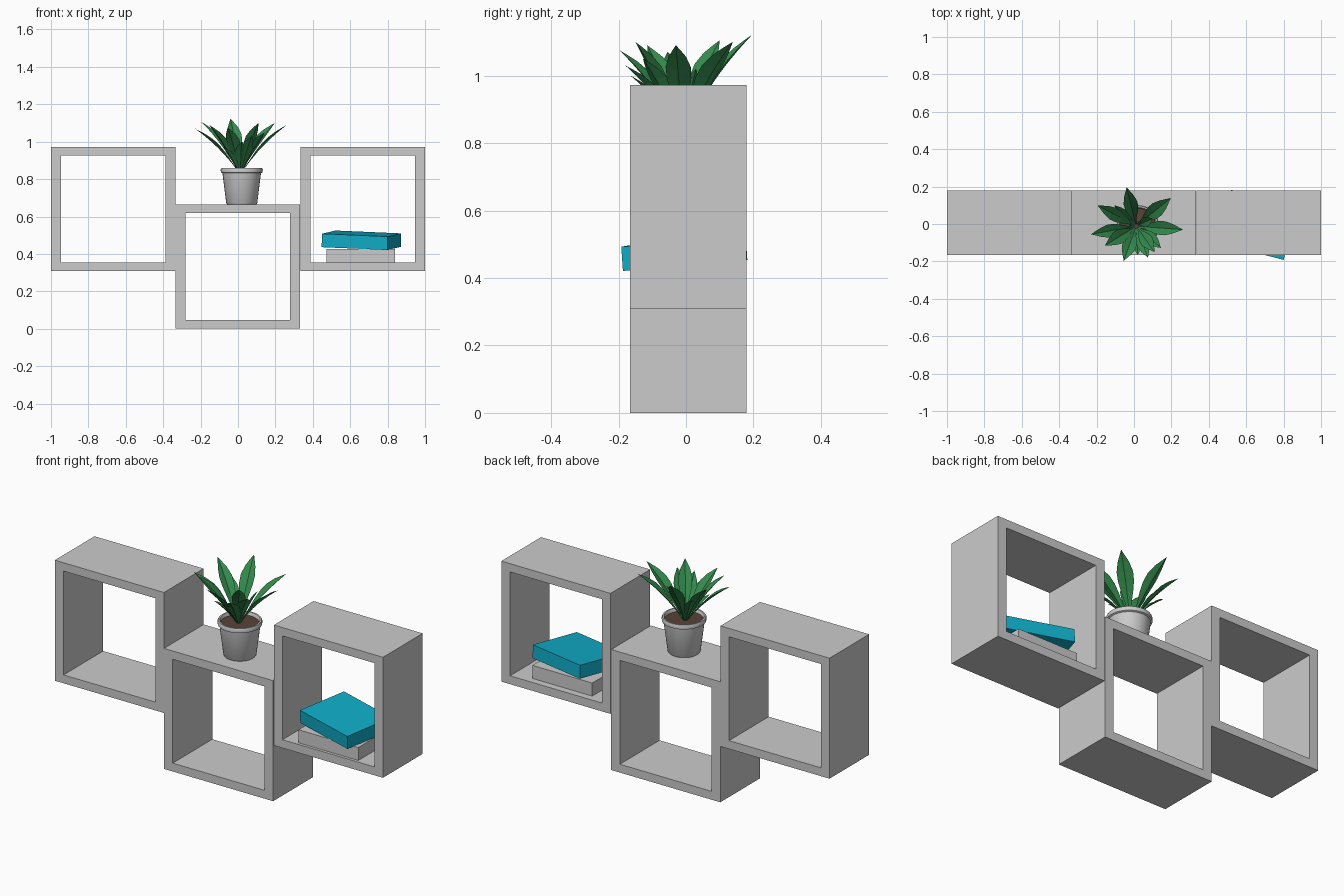
import bpy, bmesh, math
from mathutils import Vector

if "Cube" in bpy.data.objects:
    bpy.data.objects.remove(bpy.data.objects["Cube"])


def material(name, rgb):
    m = bpy.data.materials.new(name)
    m.diffuse_color = (*rgb, 1)
    m.use_nodes = True
    m.node_tree.nodes["Principled BSDF"].inputs["Base Color"].default_value = m.diffuse_color
    return m


GREEN = material("leaf_green", (0.035, 0.26, 0.075))
BLUE = material("book_blue", (0.005, 0.42, 0.58))
BROWN = material("soil_brown", (0.10, 0.055, 0.04))


def finish(name, bm, mat=None, smooth=None, normals=True):
    if normals:
        bmesh.ops.recalc_face_normals(bm, faces=bm.faces[:])
    me = bpy.data.meshes.new(name)
    bm.to_mesh(me)
    bm.free()
    ob = bpy.data.objects.new(name, me)
    bpy.context.collection.objects.link(ob)
    if mat:
        me.materials.append(mat)
    if smooth:
        bpy.context.view_layer.objects.active = ob
        ob.select_set(True)
        bpy.ops.object.shade_smooth_by_angle(angle=math.radians(smooth))
        ob.select_set(False)
    return ob


def box(name, center, size, rot=(0, 0, 0), mat=None):
    bm = bmesh.new()
    bmesh.ops.create_cube(bm, size=1)
    bmesh.ops.scale(bm, vec=size, verts=bm.verts)
    ob = finish(name, bm, mat)
    ob.location = center
    ob.rotation_euler = [math.radians(a) for a in rot]
    return ob


def cube_shelf(name, x, z, w=0.665, h=0.664, tx=0.053, tz=0.046, y0=-0.166, y1=0.179):
    """Open square tube: outer and inner loop at the front and back, bridged."""
    bm = bmesh.new()

    def loop(y, ix, iz):
        return [bm.verts.new((x + sx * (w / 2 - ix), y, z + h / 2 + sz * (h / 2 - iz)))
                for sx, sz in ((-1, -1), (1, -1), (1, 1), (-1, 1))]

    loops = [loop(y0, 0, 0), loop(y1, 0, 0), loop(y1, tx, tz), loop(y0, tx, tz)]
    for k in range(4):
        a, b = loops[k], loops[(k + 1) % 4]
        for i in range(4):
            j = (i + 1) % 4
            bm.faces.new((a[i], a[j], b[j], b[i]))
    return finish(name, bm)


def lathe(name, profile, center, mat=None, n=32):
    bm = bmesh.new()
    rings = []
    for r, z in profile:
        rings.append([bm.verts.new((center[0] + r * math.cos(2 * math.pi * i / n),
                                    center[1] + r * math.sin(2 * math.pi * i / n), z))
                      for i in range(n)])
    for a, b in zip(rings, rings[1:]):
        for i in range(n):
            j = (i + 1) % n
            bm.faces.new((a[i], a[j], b[j], b[i]))
    bm.faces.new(rings[0][::-1])
    bm.faces.new(rings[-1])
    return finish(name, bm, mat, 35)


def leaf(name, base, tip, width):
    """Pointed blade, folded along its midrib, following a curved spine."""
    bm = bmesh.new()
    p0, p2 = Vector(base), Vector(tip)
    flat = Vector((p2.x - p0.x, p2.y - p0.y, 0))
    p0 = p0 + flat.normalized() * 0.012
    p1 = p0 + flat * 0.36 + Vector((0, 0, (p2.z - p0.z) * 0.55))
    side = Vector((-flat.y, flat.x, 0)).normalized()
    rows = []
    for t, s in ((0, .16), (.2, .3), (.4, .72), (.55, .97), (.68, 1), (.82, .7), (.93, .28), (1, 0)):
        p = p0 * (1 - t) ** 2 + p1 * 2 * t * (1 - t) + p2 * t * t
        d = (p1 - p0) * (1 - t) + (p2 - p1) * t
        up = d.cross(side).normalized()
        if up.z < 0:
            up = -up
        hw = s * width / 2
        if s:
            rows.append([bm.verts.new(q) for q in
                         (p - side * hw + up * hw * .35, p, p + side * hw + up * hw * .35)])
        else:
            end = bm.verts.new(p)
    for a, b in zip(rows, rows[1:]):
        for i in (0, 1):
            bm.faces.new((a[i + 1], a[i], b[i], b[i + 1]))
    for i in (0, 1):
        bm.faces.new((rows[-1][i + 1], rows[-1][i], end))
    bmesh.ops.recalc_face_normals(bm, faces=bm.faces[:])
    if sum(f.normal.z for f in bm.faces) < 0:
        bmesh.ops.reverse_faces(bm, faces=bm.faces[:])
    return finish(name, bm, GREEN, normals=False)


# three open cube shelves
cube_shelf("left_shelf", -0.6675, 0.308)
cube_shelf("middle_shelf", -0.002, 0.0)
cube_shelf("right_shelf", 0.6675, 0.308)

# stacked books
box("lower_book", (0.656, -0.005, 0.39), (0.365, 0.29, 0.072))
box("upper_book", (0.66, -0.005, 0.473), (0.363, 0.288, 0.072), (3.4, 2.4, -14.5), BLUE)

# plant pot with thick rim, and soil
C = (0.02, -0.012)
lathe("plant_pot", [(0.078, 0.665), (0.083, 0.672), (0.103, 0.832), (0.111, 0.836),
                    (0.113, 0.850), (0.109, 0.859), (0.101, 0.859), (0.097, 0.852),
                    (0.094, 0.825)], C)
lathe("soil", [(0.094, 0.826), (0.096, 0.842)], C, BROWN)

# leaves: tip position and width
TIPS = [
    (-0.04, 0.197, 1.122, .075), (0.197, 0.139, 1.10, .08), (0.262, -0.03, 1.09, .075),
    (0.144, -0.128, 1.05, .07), (0.075, -0.18, 1.03, .065), (-0.055, -0.197, 1.075, .075),
    (-0.155, -0.115, 1.09, .075), (-0.23, -0.055, 1.07, .07), (-0.195, 0.10, 1.105, .07),
    (-0.105, 0.10, 1.02, .05), (0.11, -0.15, 1.10, .07), (0.02, -0.165, 1.00, .06),
    (-0.075, -0.10, 0.97, .05), (0.10, 0.03, 1.02, .055),
]
for i, (x, y, z, w) in enumerate(TIPS):
    leaf(f"leaf_{i + 1}", (C[0] - 0.008, C[1], 0.84), (x, y, z), w)
